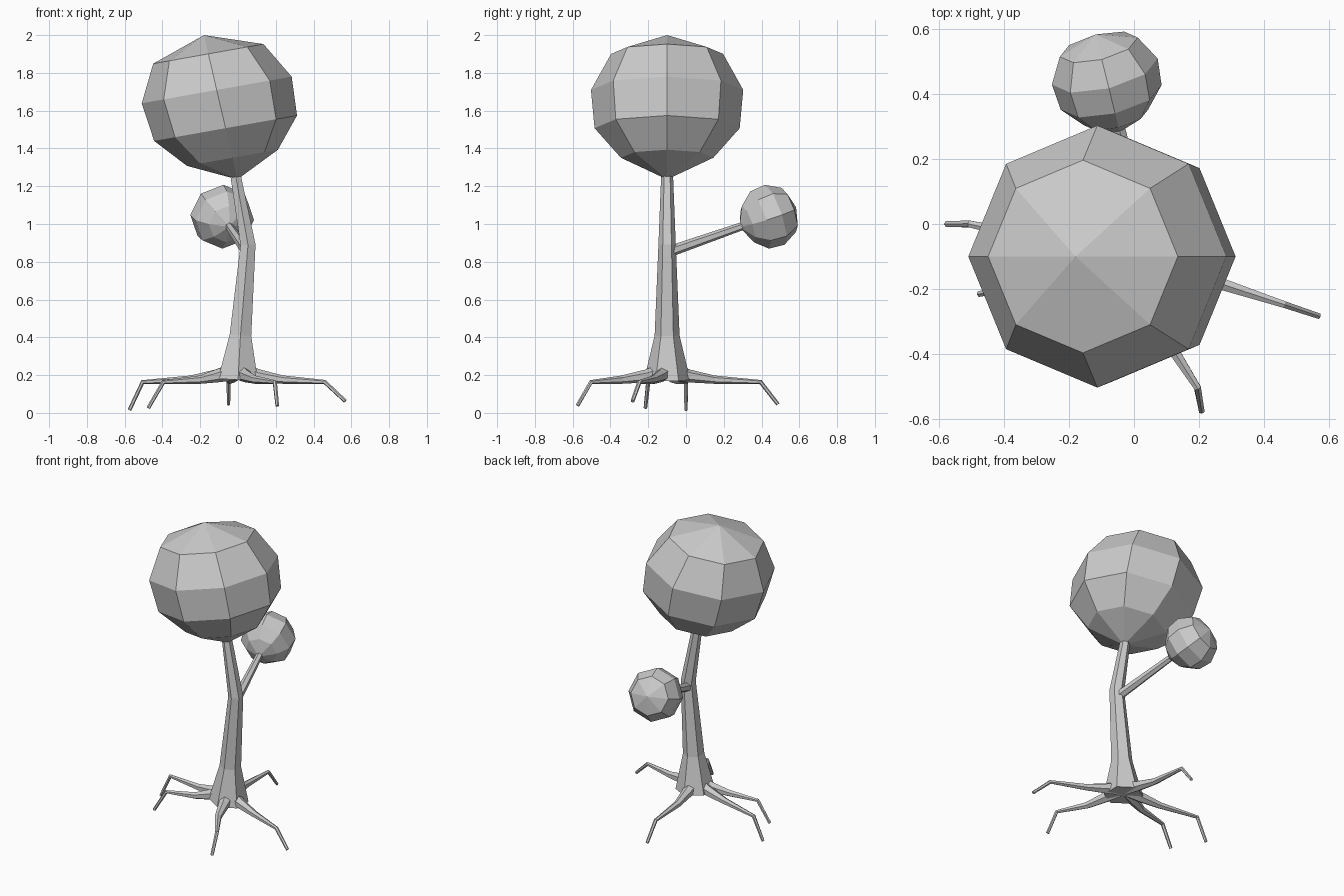
import bpy, bmesh, math
from mathutils import Vector

if "Cube" in bpy.data.objects:
    bpy.data.objects.remove(bpy.data.objects["Cube"])


def loft(name, pts, radii, sides, ref, normal=None):
    """Flat-shaded tube through pts; radius 0 makes a pole. ref points at the first corner."""
    pts = [Vector(p) for p in pts]
    ref = Vector(ref)
    bm = bmesh.new()
    rings = []
    for i, (p, r) in enumerate(zip(pts, radii)):
        if r == 0:
            rings.append([bm.verts.new(p)])
            continue
        if normal:
            t = Vector(normal).normalized()
        else:
            t = Vector((0, 0, 0))
            if i > 0:
                t += (p - pts[i - 1]).normalized()
            if i < len(pts) - 1:
                t += (pts[i + 1] - p).normalized()
            t.normalize()
        u = (ref - t * ref.dot(t)).normalized()
        v = t.cross(u)
        ring = []
        for k in range(sides):
            a = 2 * math.pi * k / sides
            ring.append(bm.verts.new(p + r * (math.cos(a) * u + math.sin(a) * v)))
        rings.append(ring)
    for a, b in zip(rings, rings[1:]):
        for k in range(sides):
            j = (k + 1) % sides
            if len(a) == 1:
                bm.faces.new((a[0], b[j], b[k]))
            elif len(b) == 1:
                bm.faces.new((a[k], a[j], b[0]))
            else:
                bm.faces.new((a[k], a[j], b[j], b[k]))
    for ring in (rings[0], rings[-1]):
        if len(ring) > 1:
            bm.faces.new(ring)
    bmesh.ops.recalc_face_normals(bm, faces=bm.faces)
    mesh = bpy.data.meshes.new(name)
    bm.to_mesh(mesh)
    bm.free()
    obj = bpy.data.objects.new(name, mesh)
    bpy.context.collection.objects.link(obj)
    return obj


# Foliage ball profile: (fraction from stem pole to top pole, radius / length)
BALL = [(0, 0), (.15, .312), (.355, .49), (.62, .514), (.87, .378), (1, 0)]


def foliage(name, base, tip, ref, normal=None):
    base, tip = Vector(base), Vector(tip)
    length = (tip - base).length
    axis = normal or (tip - base)
    loft(name, [base.lerp(tip, f) for f, _ in BALL],
         [r * length for _, r in BALL], 8, ref, axis)


# Trunk: six-sided, bent, flaring at the foot
loft("trunk",
     [(0, -.1, .175), (.013, -.1, .41), (.053, -.1, .89), (-.015, -.1, 1.27)],
     [.122, .066, .046, .031], 6, (0, 1, 0))

# Main crown
foliage("crown", (-.003, -.1, 1.236), (-.18, -.1, 2.0), (0, 1, 0), (-.175, 0, .985))

# Side branch and its small crown
loft("side_branch", [(.05, -.1, .85), (-.05, .31, .993)], [.03, .021], 6, (0, 0, 1))
foliage("small_crown", (-.044, .283, .984), (-.118, .583, 1.088), (0, 0, 1))

# Roots: (mid, knee, tip), each starting inside the trunk foot
ROOTS = [
    ((-.25, -.055), (-.505, 0), (-.575, 0, .014)),
    ((-.20, -.165), (-.395, -.20), (-.475, -.215, .026)),
    ((-.04, .15), (-.05, .395), (-.05, .487, .045)),
    ((.09, -.34), (.195, -.503), (.208, -.575, .038)),
    ((.24, -.175), (.46, -.247), (.568, -.283, .062)),
]
FOOT = Vector((0, -.1, 0))
for i, (mid, knee, tip) in enumerate(ROOTS):
    m = Vector((*mid, .176))
    d = Vector((m.x, m.y, 0)) - FOOT
    d.normalize()
    start = FOOT + d * .03 + Vector((0, 0, .215))
    flare = FOOT + d * .12 + Vector((0, 0, .195))
    loft(f"root_{i + 1}", [start, flare, m, (*knee, .163), tip],
         [.045, .034, .022, .012, .010], 6, (0, 0, 1))
